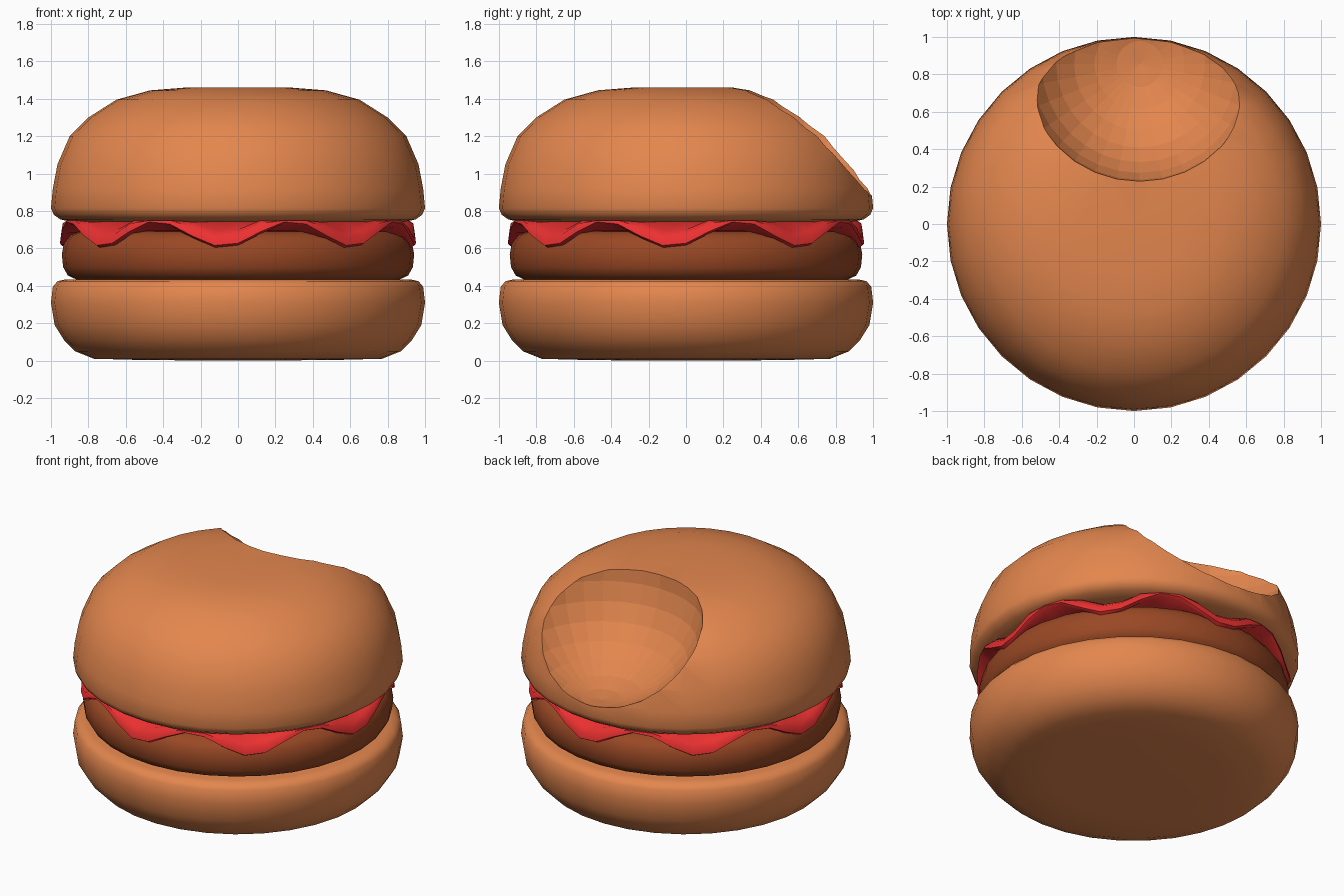
import bpy, bmesh, math

if "Cube" in bpy.data.objects:
    bpy.data.objects.remove(bpy.data.objects["Cube"])

SEG = 32


def material(name, color):
    m = bpy.data.materials.new(name)
    m.diffuse_color = (*color, 1)
    m.use_nodes = True
    m.node_tree.nodes["Principled BSDF"].inputs["Base Color"].default_value = m.diffuse_color
    return m


def lathe(name, profile, mat, seg=SEG, angle=50):
    """Revolve (r, z) points, bottom centre to top centre; profile may depend on the angle."""
    bm = bmesh.new()
    n = len(profile(0))
    rows = []
    ends = [bm.verts.new((0, 0, profile(0)[i][1])) for i in (0, -1)]
    for s in range(seg):
        a = 2 * math.pi * s / seg
        rows.append([bm.verts.new((r * math.sin(a), -r * math.cos(a), z))
                     for r, z in profile(a)[1:-1]])
    for s in range(seg):
        p, q = rows[s], rows[(s + 1) % seg]
        bm.faces.new((ends[0], q[0], p[0]))
        bm.faces.new((ends[1], p[-1], q[-1]))
        for i in range(n - 3):
            bm.faces.new((p[i], q[i], q[i + 1], p[i + 1]))
    bmesh.ops.recalc_face_normals(bm, faces=bm.faces)
    me = bpy.data.meshes.new(name)
    bm.to_mesh(me)
    bm.free()
    me.materials.append(mat)
    ob = bpy.data.objects.new(name, me)
    bpy.context.collection.objects.link(ob)
    bpy.ops.object.select_all(action='DESELECT')
    ob.select_set(True)
    bpy.context.view_layer.objects.active = ob
    bpy.ops.object.shade_smooth_by_angle(angle=math.radians(angle))
    return ob


bread = material("bread", (0.77, 0.24, 0.076))
meat = material("meat", (0.32, 0.065, 0.018))
red = material("red_slice", (0.83, 0.03, 0.03))

# Bottom bun
lathe("bottom_bun", lambda a: [
    (0, 0), (0.5, 0.003), (0.77, 0.01), (0.87, 0.05), (0.93, 0.11), (0.98, 0.19),
    (1.0, 0.31), (0.99, 0.395), (0.965, 0.425), (0.92, 0.435), (0, 0.435)], bread)

# Patty
lathe("patty", lambda a: [
    (0, 0.43), (0.86, 0.432), (0.91, 0.455), (0.935, 0.50), (0.942, 0.57),
    (0.93, 0.63), (0.90, 0.67), (0.85, 0.69), (0, 0.69)], meat)


# Slice with a wavy hanging edge, eight waves around
def slice_profile(a):
    zb = 0.667 - 0.067 * math.cos(8 * (a + math.radians(5)))
    return [(0, 0.69), (0.82, 0.692), (0.93, zb), (0.952, zb + 0.012),
            (0.945, min(zb + 0.055, 0.75)), (0.91, min(zb + 0.085, 0.75)),
            (0.82, 0.745), (0, 0.745)]


lathe("wavy_slice", slice_profile, red, seg=48)

# Top bun
top = lathe("top_bun", lambda a: [
    (0, 0.74), (0.88, 0.74), (0.95, 0.755), (0.985, 0.78), (1.0, 0.815), (0.99, 0.92),
    (0.965, 1.05), (0.90, 1.20), (0.80, 1.30), (0.65, 1.395), (0.47, 1.445),
    (0.28, 1.46), (0, 1.46)], bread)

# Bite taken out of the back of the top bun, left faceted
bpy.ops.mesh.primitive_uv_sphere_add(segments=32, ring_count=16, radius=0.63,
                                     location=(0.03, 0.855, 1.495))
bite = bpy.context.object
bite.name = "bite_cutter"
bite.data.materials.append(bread)
bite.hide_render = True
bite.hide_set(True)
cut = top.modifiers.new("bite", 'BOOLEAN')
cut.operation = 'DIFFERENCE'
cut.solver = 'EXACT'
cut.object = bite
